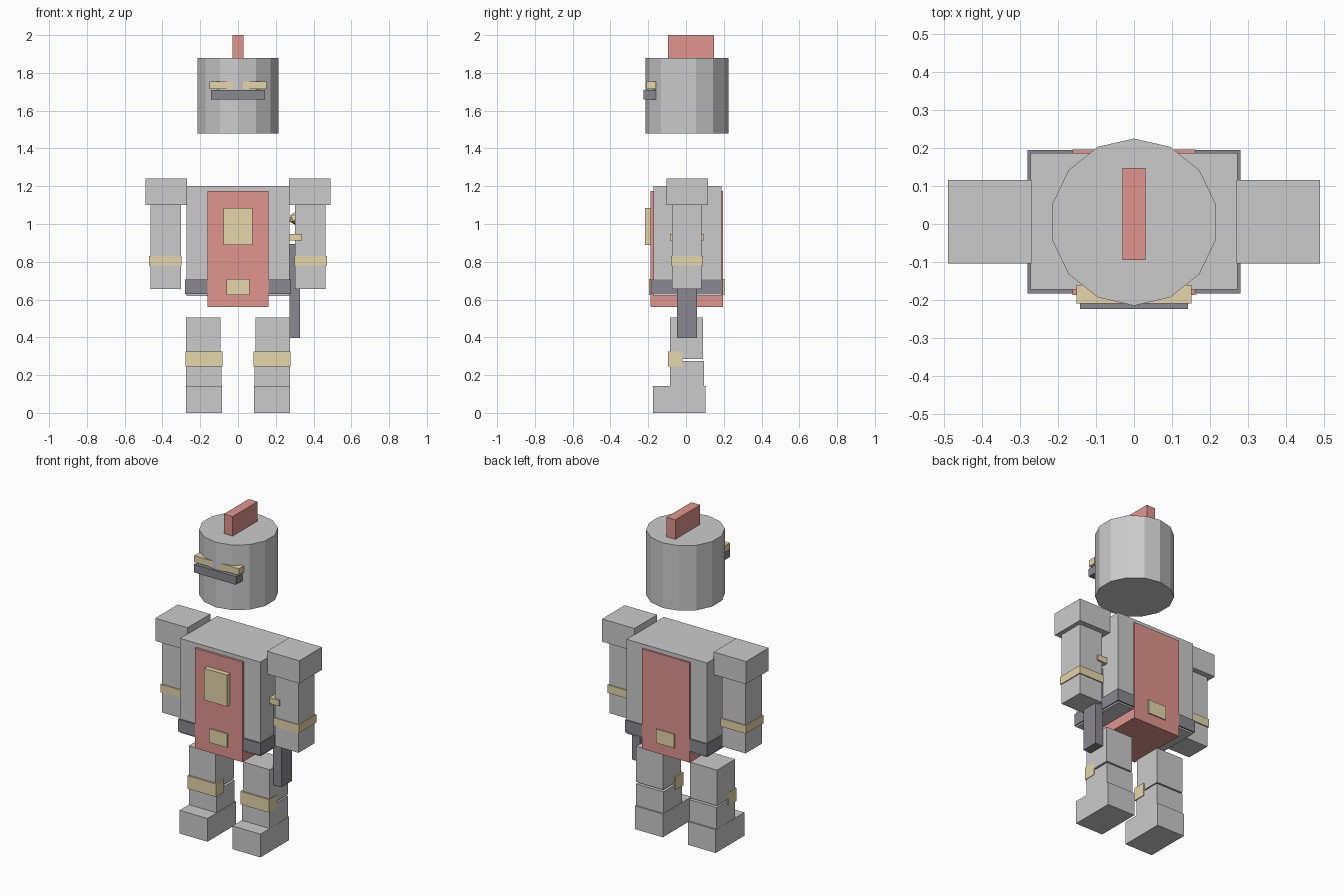
import bpy, math

if "Cube" in bpy.data.objects:
    bpy.data.objects.remove(bpy.data.objects["Cube"])


def paint(name, rgb):
    m = bpy.data.materials.new(name)
    m.diffuse_color = (*rgb, 1)
    m.use_nodes = True
    m.node_tree.nodes["Principled BSDF"].inputs["Base Color"].default_value = m.diffuse_color
    return m


RED = paint("red_cloth", (0.75, 0.30, 0.27))
GOLD = paint("brass", (0.78, 0.68, 0.40))
DARK = paint("dark_leather", (0.25, 0.25, 0.28))


def finish(name, mat):
    ob = bpy.context.object
    ob.name = name
    if mat:
        ob.data.materials.append(mat)
    return ob


def box(name, x, y, z, mat=None):
    """Box from (min, max) ranges on each axis."""
    bpy.ops.mesh.primitive_cube_add(size=1, location=[sum(r) / 2 for r in (x, y, z)])
    bpy.context.object.scale = [r[1] - r[0] for r in (x, y, z)]
    bpy.ops.object.transform_apply(location=False, rotation=False, scale=True)
    return finish(name, mat)


def pair(name, x, y, z, mat=None):
    """Matching boxes on both sides of x = 0."""
    box(name + "_right", x, y, z, mat)
    box(name + "_left", (-x[1], -x[0]), y, z, mat)


# Helmet: 14-sided drum with a corner facing front
bpy.ops.mesh.primitive_cylinder_add(vertices=14, radius=0.22, depth=0.40,
                                    location=(0, 0.005, 1.68))
finish("helmet", None)
box("helmet_crest", (-0.03, 0.03), (-0.095, 0.147), (1.86, 2.0), RED)
box("visor_slit", (-0.142, 0.142), (-0.224, -0.16), (1.66, 1.71), DARK)
box("brow_band", (-0.152, 0.152), (-0.209, -0.16), (1.715, 1.755), GOLD)

# Torso, tabard and belt
box("torso", (-0.273, 0.273), (-0.173, 0.187), (0.62, 1.20))
box("tabard", (-0.162, 0.162), (-0.187, 0.196), (0.56, 1.175), RED)
box("belt", (-0.28, 0.28), (-0.183, 0.195), (0.63, 0.705), DARK)
box("belt_buckle", (-0.062, 0.062), (-0.195, 0.203), (0.625, 0.71), GOLD)
box("chest_plate", (-0.078, 0.078), (-0.217, -0.17), (0.89, 1.085), GOLD)

# Arms
pair("shoulder", (0.27, 0.49), (-0.104, 0.116), (1.10, 1.24))
pair("arm", (0.303, 0.464), (-0.074, 0.083), (0.655, 1.11))
pair("arm_band", (0.298, 0.47), (-0.08, 0.09), (0.78, 0.83), GOLD)

# Legs
pair("thigh", (0.092, 0.275), (-0.085, 0.091), (0.285, 0.505))
pair("shin", (0.088, 0.274), (-0.085, 0.094), (0.13, 0.275))
pair("foot", (0.085, 0.275), (-0.175, 0.104), (0.0, 0.143))
pair("knee_guard", (0.083, 0.277), (-0.095, -0.018), (0.245, 0.325), GOLD)

# Sheathed sword at the hip
box("scabbard", (0.272, 0.328), (-0.047, 0.057), (0.396, 0.895), DARK)
box("sword_guard", (0.267, 0.338), (-0.085, 0.092), (0.912, 0.948), GOLD)
box("sword_grip", (0.305, 0.320), (-0.01, 0.02), (0.89, 1.01), DARK)
bpy.ops.mesh.primitive_ico_sphere_add(subdivisions=1, radius=0.037,
                                      location=(0.305, 0.005, 1.03))
finish("sword_pommel", GOLD)
